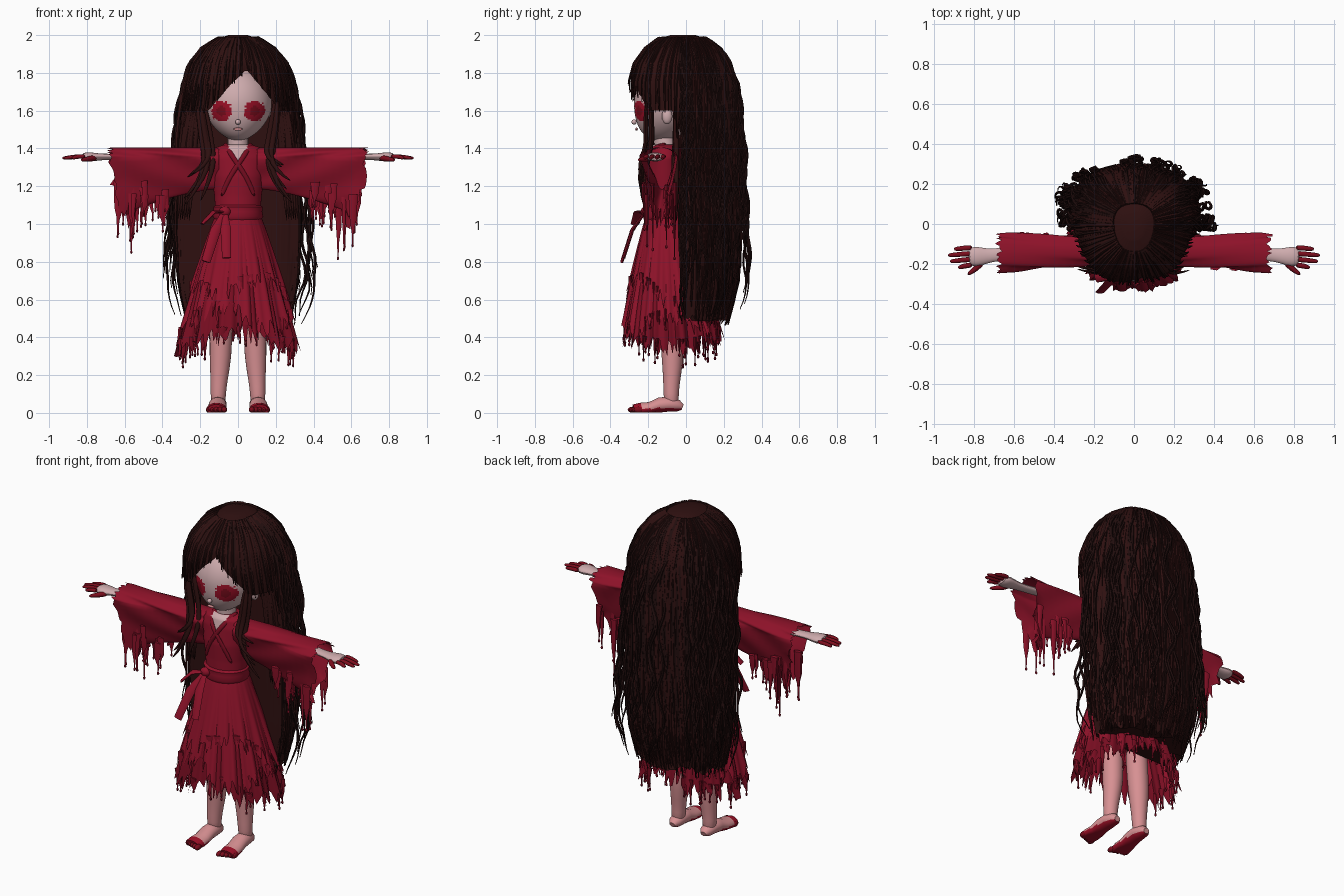
import bpy, bmesh, math, random
from mathutils import Vector, Matrix

random.seed(4)
R = random.uniform
TAU = math.tau
if "Cube" in bpy.data.objects:
    bpy.data.objects.remove(bpy.data.objects["Cube"])


def material(name, rgb):
    m = bpy.data.materials.new(name)
    m.use_nodes = True
    m.diffuse_color = (*rgb, 1)
    bsdf = next(n for n in m.node_tree.nodes if n.type == 'BSDF_PRINCIPLED')
    bsdf.inputs["Base Color"].default_value = (*rgb, 1)
    bsdf.inputs["Roughness"].default_value = 0.8
    return m


PALE = material("pale skin", (0.62, 0.41, 0.42))
PINK = material("pink skin", (0.68, 0.28, 0.29))
RED = material("crimson cloth", (0.27, 0.006, 0.022))
DARKRED = material("dark crimson cloth", (0.19, 0.004, 0.015))
BLOOD = material("blood red", (0.34, 0.005, 0.02))
DEEP = material("deep blood", (0.2, 0.004, 0.012))
HAIR = material("dark brown hair", (0.027, 0.005, 0.005))
STRAND = material("black brown strands", (0.015, 0.004, 0.004))


def finish(name, bm, mats, rule=None, subdiv=0, angle=50):
    """Turn a bmesh into a smooth shaded object; rule(center) picks the material."""
    bmesh.ops.recalc_face_normals(bm, faces=bm.faces)
    mesh = bpy.data.meshes.new(name)
    bm.to_mesh(mesh)
    bm.free()
    obj = bpy.data.objects.new(name, mesh)
    bpy.context.collection.objects.link(obj)
    for m in mats:
        mesh.materials.append(m)
    if rule:
        for p in mesh.polygons:
            p.material_index = rule(p.center)
    bpy.ops.object.select_all(action='DESELECT')
    obj.select_set(True)
    bpy.context.view_layer.objects.active = obj
    bpy.ops.object.shade_smooth_by_angle(angle=math.radians(angle))
    if subdiv:
        mod = obj.modifiers.new("smooth", 'SUBSURF')
        mod.levels = mod.render_levels = subdiv
    return obj


def loft(bm, rows, caps=(False, False)):
    """Join closed rings of points with quads."""
    rings = [[bm.verts.new(p) for p in row] for row in rows]
    n = len(rings[0])
    for a, b in zip(rings, rings[1:]):
        for i in range(n):
            j = (i + 1) % n
            bm.faces.new((a[i], a[j], b[j], b[i]))
    for ring, cap in zip((rings[0], rings[-1]), caps):
        if cap:
            bm.faces.new(ring)


def tube(bm, path, radii, sides=5, flat=1.0):
    """Tapered tube along a path, squashed by flat."""
    path = [Vector(p) for p in path]
    run = (path[-1] - path[0]).normalized()
    ref = Vector((0, 1, 0)) if abs(run.z) > 0.75 else Vector((0, 0, 1))
    rows = []
    for i, p in enumerate(path):
        t = (path[min(i + 1, len(path) - 1)] - path[max(i - 1, 0)]).normalized()
        side = t.cross(ref).normalized()
        up = side.cross(t)
        r = radii[i]
        rows.append([p + side * r * math.cos(TAU * k / sides)
                     + up * r * flat * math.sin(TAU * k / sides) for k in range(sides)])
    loft(bm, rows, (True, True))


def ball(bm, center, size, u=12, v=8):
    mat = Matrix.Translation(center) @ Matrix.Diagonal((*size, 1))
    bmesh.ops.create_uvsphere(bm, u_segments=u, v_segments=v, radius=1, matrix=mat)


def tatter(bm, p, length, width):
    """Hanging rag ending in a thin drip."""
    x, y, z = p
    tube(bm, [(x, y, z), (x + R(-.01, .01), y, z - length * .5), (x, y, z - length * .75),
              (x, y, z - length)], [width, width * .7, .006, .003], 5, 0.5)
    ball(bm, (x, y, z - length), (.007, .007, .01), 6, 4)


def lerp(table, z):
    """Interpolate rows of a table sorted by falling height."""
    for a, b in zip(table, table[1:]):
        if z >= b[0]:
            f = min(1, (a[0] - z) / (a[0] - b[0]))
            return [u + (w - u) * f for u, w in zip(a[1:], b[1:])]
    return table[-1][1:]


# Hair outline: height, half width, front depth, back depth
SHAPE = [(2.0, .05, .08, .05), (1.98, .11, .15, .11), (1.93, .19, .22, .18), (1.85, .25, .28, .23),
         (1.75, .285, .31, .265), (1.6, .31, .3, .28), (1.4, .325, .3, .295), (1.0, .33, .3, .295),
         (.7, .32, .3, .28), (.45, .27, .3, .22)]


def hair_point(a, z, k=1.0, front=None):
    rx, yf, yb = lerp(SHAPE, z)
    c, s = math.cos(a), math.sin(a)
    x = rx * math.copysign(abs(c) ** .85, c)
    y = yb * s ** .85 if s > 0 else (yf if front is None else front) * s
    return Vector((x * k, y * k, z))


def hairline(a):
    s = math.sin(a)
    z = max(1.6, 1.82 - 1.15 * abs(.31 * math.cos(a) - .04))
    return z if s < -.25 else max(1.4, z - .8 * (s + .25))


# Hair cap, open around the face
bm = bmesh.new()
N = 120
rows = []
for i in range(25):
    t = i / 24
    row = []
    for j in range(N):
        a = TAU * j / N
        z = 2.0 - (2.0 - hairline(a)) * t ** 1.4
        k = 1 + .012 * math.sin(37 * a + 5 * math.sin(6 * z))
        if math.sin(a) < 0:
            k -= .07 * t ** 4
        row.append(hair_point(a, z, k))
    rows.append(row)
loft(bm, rows, (True, False))
finish("hair_cap", bm, [HAIR], angle=60)

# Long hair mass behind the body
bm = bmesh.new()
rag = [R(-.05, .05) for _ in range(N)]
rows = []
for i in range(22):
    z = 1.78 - (1.78 - .53) * i / 21
    rows.append([hair_point(TAU * j / N, z + (rag[j] if i == 21 else 0),
                            .975 + .014 * math.sin(41 * TAU * j / N + 4 * math.sin(5 * z)), .03)
                 for j in range(N)])
loft(bm, rows, (True, True))
finish("long_hair", bm, [HAIR], angle=60)


def surface_strand(bm, a, end, k, radius, steps=18):
    ph, drift = R(0, TAU), R(-.12, .12)
    path = []
    for i in range(steps):
        t = i / (steps - 1)
        z = 1.983 - (1.983 - end) * t ** 1.5
        aa = a + (drift * t + .025 * math.sin(9 * z + ph)) * (math.sin(a) > -.2)
        path.append(hair_point(aa, z, k + .01 * math.sin(13 * z + ph)))
    tube(bm, path, [radius * (1 - .75 * (i / (steps - 1)) ** 3) for i in range(steps)], 5, .8)


# Locks lying on the hair, then darker ones between them
for name, mat, count in (("hair_locks", HAIR, 110), ("dark_hair_locks", STRAND, 80)):
    bm = bmesh.new()
    for i in range(count):
        surface_strand(bm, -.05 + (math.pi + .1) * (i + R(0, 1)) / count, R(.46, .62), 1.0, R(.008, .014))
    for i in range(count // 3):
        a = math.pi + math.pi * (i + R(.2, .8)) / (count // 3)
        surface_strand(bm, a, hairline(a) - R(-.01, .015), .985, R(.007, .012))
    finish(name, bm, [mat], angle=60)

# Loose wavy strands standing off the hair
BULGE = [(1.95, 0.0), (1.5, .07), (1.2, .1), (.9, .2), (.65, .33), (.4, .22)]
bm = bmesh.new()
for i in range(44):
    side = i < 32
    a = R(-.05, .75) if side else R(.8, math.pi - .8)
    if side and i % 2:
        a = math.pi - a
    end, ph, amount = R(.42, .85), R(0, TAU), R(.35, 1.05) if side else R(.2, .75)
    path = []
    for j in range(34):
        z = 1.94 - (1.94 - end) * j / 33
        k = 1.015 + amount * lerp(BULGE, z)[0] + .028 * math.sin(24 * z + ph)
        path.append(hair_point(a + .05 * math.sin(19 * z + ph), z, k))
    tube(bm, path, [.008] * 28 + [.007, .006, .005, .004, .003, .002], 5)
finish("loose_strands", bm, [STRAND], angle=60)

# Locks framing the face and falling over the chest
bm = bmesh.new()
for s in (1, -1):
    for i in range(7):
        d, e = R(-.025, .03), R(-.02, .02)
        low = R(0, .3)
        path = [(s * (.2 + d * .5), -.19 + e, 1.66), (s * (.185 + d), -.2 + e, 1.55),
                (s * (.165 + d), -.19 + e, 1.43), (s * (.15 + d), -.215 + e, 1.3 + low * .3),
                (s * (.18 + d), -.235 + e, 1.17 + low * .6), (s * (.25 + d * 2), -.21 + e, 1.03 + low)]
        tube(bm, path, [.012, .018, .018, .017, .014, .004], 6, .7)
    for i in range(6):
        x = .23 + .012 * i
        tube(bm, [(s * (x - .03), -.06, 1.62), (s * x, -.05, 1.45), (s * (x + .01), -.06 + R(-.03, .02), 1.25),
                  (s * (x + .03), -.05, 1.0)], [.015, .02, .016, .004], 6)
finish("face_locks", bm, [HAIR], subdiv=1, angle=60)

# Head with stained eye patches and darker eyes
bm = bmesh.new()
ball(bm, (0, 0, 0), (.178, .175, .195), 96, 72)
for v in bm.verts:
    low = max(0, -v.co.z / .195)
    v.co.x *= 1 - .22 * low ** 2
    v.co.y -= .035 * low ** 2
    v.co += Vector((0, -.1, 1.635))


def face_rule(c):
    if c.y > -.12:
        return 0
    d = math.hypot(abs(c.x) - .087, c.z - 1.598)
    return 2 if d < .026 else 1 if d < .054 + R(-.006, .006) else 0


finish("head", bm, [PALE, BLOOD, DEEP], face_rule)
bm = bmesh.new()
ball(bm, (0, -.275, 1.54), (.014, .014, .014))
for s in (1, -1):
    ball(bm, (s * .185, -.1, 1.57), (.02, .028, .042))
tube(bm, [(0, -.1, 1.34), (0, -.11, 1.4), (0, -.12, 1.48)], [.075, .055, .055], 20)
finish("nose_ears_neck", bm, [PALE])
bm = bmesh.new()
ball(bm, (0, -.262, 1.502), (.024, .007, .008))
finish("mouth", bm, [PINK])

# Bodice with a bare V at the neck
bm = bmesh.new()
BODY = [(1.42, .075, .06), (1.4, .13, .085), (1.35, .155, .095), (1.25, .14, .105), (1.15, .125, .1), (1.04, .118, .1)]
rows = []
for i in range(40):
    z = 1.42 - .38 * i / 39
    rx, ry = lerp(BODY, z)
    rows.append([(rx * math.cos(TAU * j / 72), -.11 + ry * math.sin(TAU * j / 72), z) for j in range(72)])
loft(bm, rows, (True, True))
finish("bodice", bm, [RED, PALE], lambda c: int(c.y < -.12 and abs(c.x) < (c.z - 1.32) * .62))
bm = bmesh.new()
for s in (1, -1):
    tube(bm, [(s * .07, -.1, 1.425), (s * .06, -.17, 1.41), (s * .035, -.208, 1.365), (0, -.216, 1.315),
              (-s * .05, -.208, 1.24), (-s * .09, -.185, 1.14)], [.014] * 6, 8, .7)
finish("collar_bands", bm, [DARKRED], subdiv=1)

# Sash with knot, loop and tails
bm = bmesh.new()
loft(bm, [[((.118 + w) * math.cos(TAU * j / 48), -.11 + (.103 + w) * math.sin(TAU * j / 48), z)
           for j in range(48)] for z, w in ((1.1, 0), (1.09, .014), (1.065, .01), (1.04, .016), (1.02, .004))])
ball(bm, (-.07, -.215, 1.065), (.032, .024, .028))
for tip in ((-.19, -.27, 1.0), (-.17, -.34, .8), (-.06, -.33, .82)):
    mid = (Vector(tip) + Vector((-.07, -.215, 1.065))) / 2 + Vector((0, -.01, .03))
    tube(bm, [(-.07, -.215, 1.065), mid, tip], [.014, .028, .024], 8, .35)
finish("sash", bm, [RED])


# Layered ragged skirt
def skirt_point(a, z, off, phase):
    f = max(0, (1.06 - z) / .66)
    w = 1 + f * (.055 * math.sin(13 * a + phase) + .03 * math.sin(29 * a + 2 * phase))
    return Vector(((.112 + .18 * f ** .85 + off * f) * w * math.cos(a),
                   -.105 + .03 * f + (.1 + .155 * f ** .85 + off * f) * w * math.sin(a), z))


for name, mat, base, drop, off, phase in (("skirt_under", DARKRED, .45, .09, 0, 0),
                                          ("skirt_middle", RED, .55, .08, .016, 1.7),
                                          ("skirt_upper", RED, .73, .1, .03, 3.9)):
    bm = bmesh.new()
    M = 168
    hems = [base - drop * abs(math.cos(TAU * j / M)) + .05 * math.sin(3 * TAU * j / M + phase) * (off > 0)
            for j in range(M)]
    rows = [[skirt_point(TAU * j / M, 1.06 + (hems[j] - 1.06) * i / 14
                         + (R(-.07, .04) if i == 14 else 0), off, phase) for j in range(M)] for i in range(15)]
    loft(bm, rows)
    for i in range(30):
        j = random.randrange(M)
        tatter(bm, skirt_point(TAU * j / M, hems[j] + .03, off, phase), R(.07, .15), R(.01, .02))
    finish(name, bm, [mat])

# Wide sleeves with torn cuffs
for s, side in ((1, "left"), (-1, "right")):
    bm = bmesh.new()
    K = 64
    rows = []
    for i in range(15):
        t = i / 14
        row = []
        for j in range(K):
            a = TAU * j / K
            up = math.sin(a)
            reach = .68 if up > 0 else .68 - .1 * up * up
            x = .1 + (reach - .1) * t
            depth = .07 + .025 * t + .008 * math.sin(6 * a + 9 * t)
            z = 1.355 + (.05 * up if up > 0 else (.17 + .12 * t ** 1.5) * up)
            if i == 14:
                x += R(-.02, .015)
                z -= max(0, -up) * R(0, .1)
            row.append((s * x, -.125 - .02 * t + depth * math.cos(a) * (1 - .45 * max(0, -up)), z))
        rows.append(row)
    loft(bm, rows)
    for i in range(24):
        x = R(.38, .64)
        y = -.14 + random.choice((-1, 1)) * R(.03, .09)
        length = R(.1, .2) + (.17 * R(.3, 1) if x > .52 else 0)
        tatter(bm, (s * x, y, 1.25 - R(.02, .1)), length, R(.014, .028))
    finish(side + "_sleeve", bm, [RED])

    # Hand with stained fingers
    bm = bmesh.new()
    tube(bm, [(s * .5, -.13, 1.36), (s * .69, -.155, 1.355), (s * .74, -.16, 1.355), (s * .79, -.163, 1.355),
              (s * .83, -.163, 1.355)], [.04, .03, .04, .054, .045], 12, .5)
    finish(side + "_hand", bm, [PALE], subdiv=1)
    bm = bmesh.new()
    for i, tip in enumerate((.88, .92, .93, .9)):
        y = -.205 + .029 * i
        tube(bm, [(s * .805, y, 1.357), (s * .85, y * 1.02, 1.358), (s * (tip - .01), y * 1.06, 1.35),
                  (s * tip, y * 1.06, 1.348)], [.015, .014, .012, .006], 8, .9)
    tube(bm, [(s * .75, -.18, 1.35), (s * .79, -.225, 1.345), (s * .835, -.255, 1.338)], [.019, .016, .009], 8)
    finish(side + "_fingers", bm, [DEEP], subdiv=1)

    # Leg, foot and stained toes
    bm = bmesh.new()
    tube(bm, [(s * .085, -.085, .62), (s * .09, -.08, .45), (s * .092, -.07, .3), (s * .1, -.075, .18),
              (s * .105, -.08, .1), (s * .105, -.075, .03)], [.066, .06, .06, .046, .04, .04], 20)
    finish(side + "_leg", bm, [PINK], subdiv=1)
    bm = bmesh.new()
    tube(bm, [(s * .105, -.018, .03), (s * .105, -.04, .038), (s * .106, -.09, .046), (s * .108, -.14, .042),
              (s * .11, -.19, .034), (s * .113, -.235, .027), (s * .115, -.275, .02)],
         [.018, .036, .046, .047, .05, .053, .047], 24, .85)
    for v in bm.verts:
        v.co.z = max(.002, v.co.z * (1 if v.co.y > -.15 else .75))
    finish(side + "_foot", bm, [PINK, BLOOD], lambda c: int(c.z < .022 or c.y < -.235))
    bm = bmesh.new()
    for i in range(5):
        ball(bm, (s * (.073 + .021 * i), -.283 + .008 * i, .017), (.016 - .001 * i, .026, .016))
    finish(side + "_toes", bm, [DEEP])
